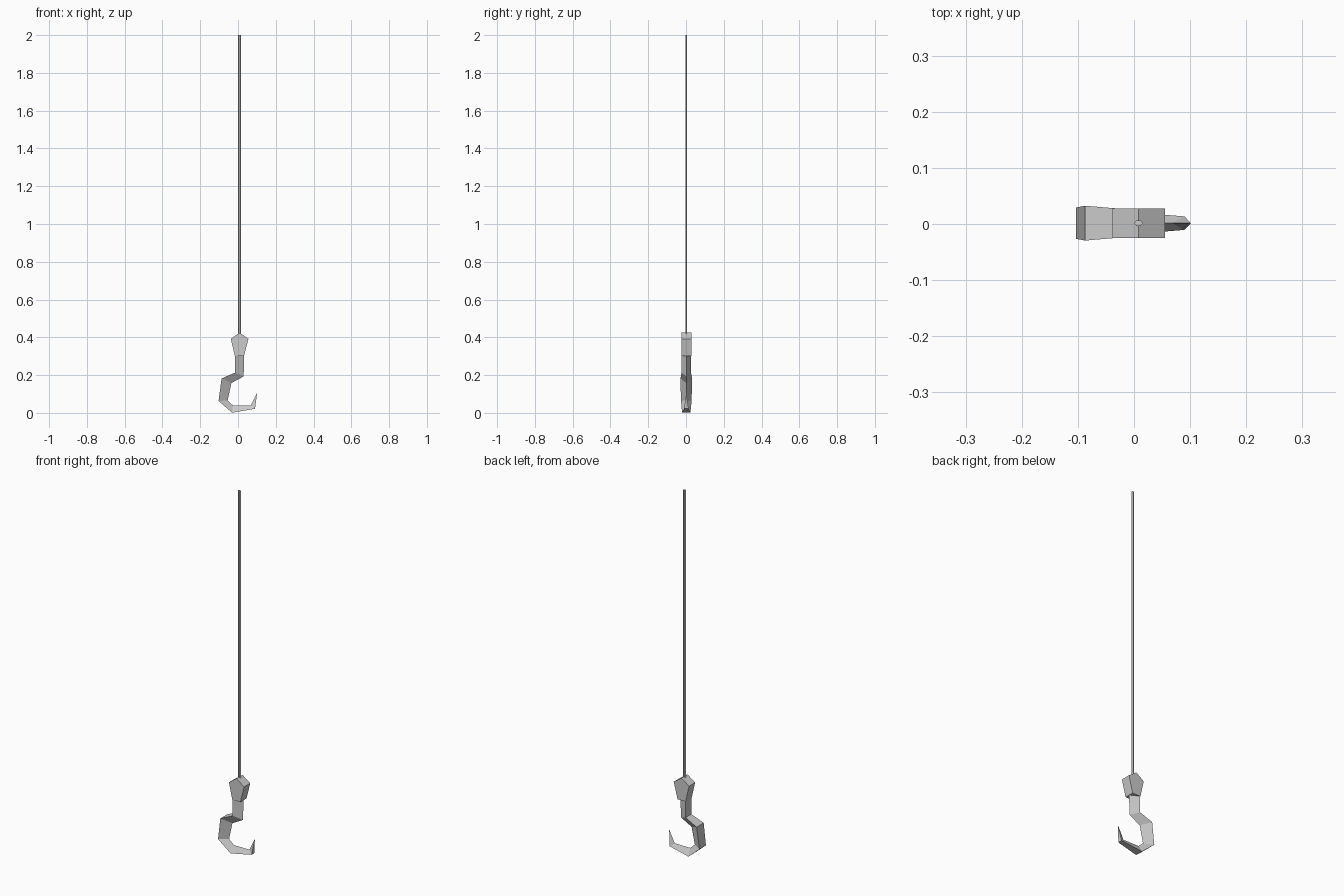
import bpy, bmesh, math

if "Cube" in bpy.data.objects:
    bpy.data.objects.remove(bpy.data.objects["Cube"])


def make_object(name, rings):
    """Skin a list of equal-length vertex rings and cap both ends."""
    bm = bmesh.new()
    loops = [[bm.verts.new(p) for p in ring] for ring in rings]
    n = len(loops[0])
    for a, b in zip(loops, loops[1:]):
        for i in range(n):
            j = (i + 1) % n
            bm.faces.new((a[i], a[j], b[j], b[i]))
    bm.faces.new(loops[0])
    bm.faces.new(loops[-1])
    bmesh.ops.remove_doubles(bm, verts=bm.verts, dist=0.0005)
    bmesh.ops.recalc_face_normals(bm, faces=bm.faces)
    mesh = bpy.data.meshes.new(name)
    bm.to_mesh(mesh)
    bm.free()
    obj = bpy.data.objects.new(name, mesh)
    bpy.context.collection.objects.link(obj)


YC = 0.0015  # depth centre of the model

# Thin six-sided cable, slightly flattened front to back
make_object("cable", [
    [(0.008 + 0.008 * math.cos(k * math.pi / 3),
      YC + 0.0055 * math.sin(k * math.pi / 3), z) for k in range(6)]
    for z in (0.41, 1.25, 2.0)])

# Pentagonal weight block at the end of the cable
block = [(0.008, 0.425), (-0.038, 0.392), (-0.017, 0.302),
         (0.032, 0.302), (0.055, 0.392)]
make_object("weight_block", [[(x, y, z) for x, z in block]
                             for y in (YC - 0.0265, YC + 0.0265)])

# Hook: triangular section, flat outer back and a sharp inner ridge
# outer x, outer z, inner x, inner z, half width
stations = [
    (-0.016, 0.303, 0.032, 0.303, 0.025),
    (-0.016, 0.213, 0.030, 0.193, 0.025),
    (-0.087, 0.182, -0.035, 0.158, 0.031),
    (-0.103, 0.063, -0.055, 0.066, 0.028),
    (-0.031, 0.001, -0.027, 0.040, 0.022),
    (0.090, 0.022, 0.068, 0.040, 0.012),
    (0.101, 0.104, 0.0995, 0.104, 0.0006),
]
make_object("hook", [
    [(ox, YC - w, oz), (ox, YC + w, oz), (ix, YC, iz)]
    for ox, oz, ix, iz, w in stations])
